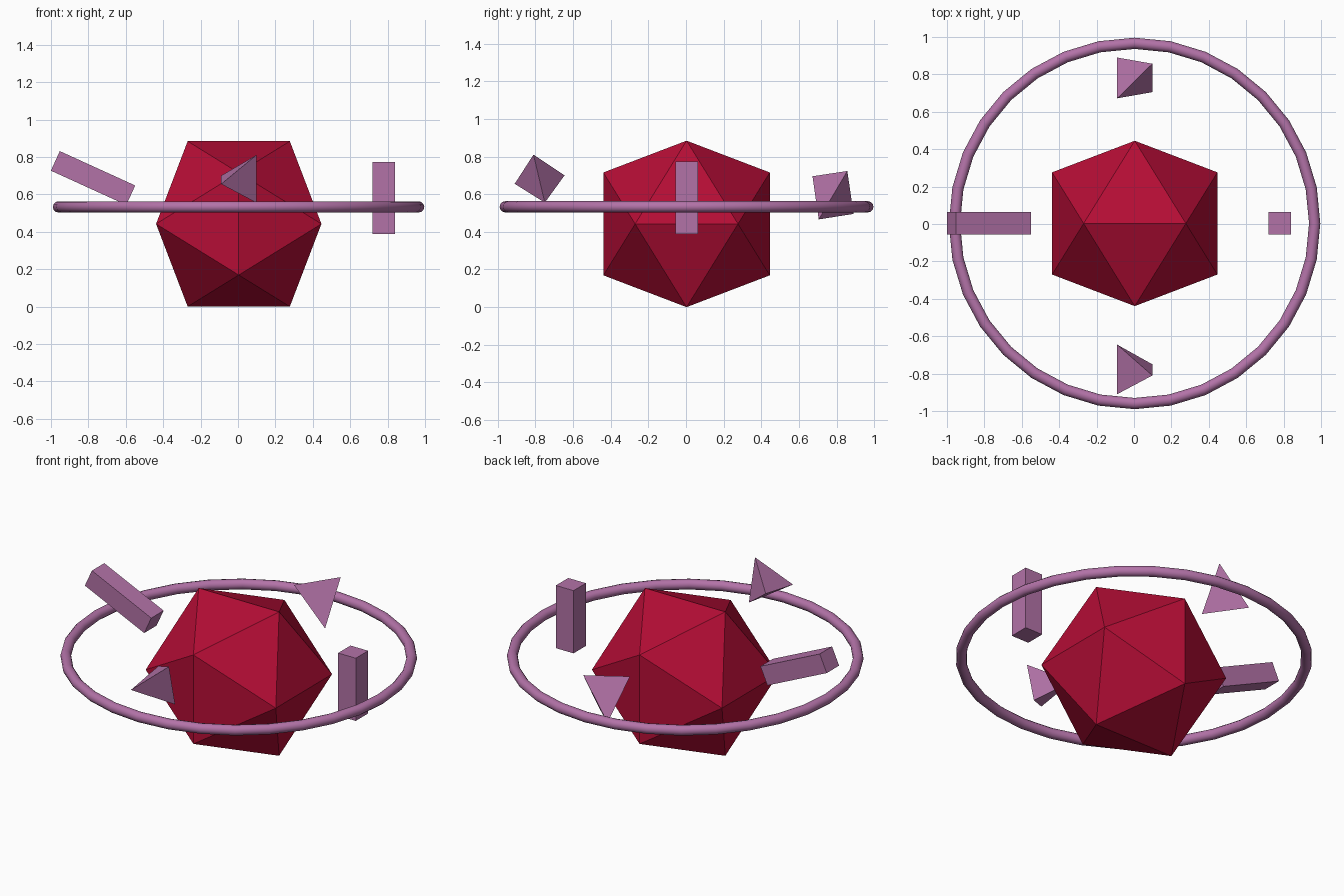
import bpy
import bmesh
import math
from mathutils import Matrix, Vector

old = bpy.data.objects.get("Cube")
if old:
    bpy.data.objects.remove(old, do_unlink=True)


def make_material(name, rgb):
    mat = bpy.data.materials.new(name)
    mat.use_nodes = True
    color = (*rgb, 1.0)
    mat.diffuse_color = color
    mat.node_tree.nodes["Principled BSDF"].inputs["Base Color"].default_value = color
    return mat


crimson = make_material("crimson", (0.46, 0.004, 0.036))
mauve = make_material("mauve", (0.45, 0.17, 0.39))


def add_object(name, bm, mat):
    bmesh.ops.recalc_face_normals(bm, faces=bm.faces)
    mesh = bpy.data.meshes.new(name)
    bm.to_mesh(mesh)
    bm.free()
    mesh.materials.append(mat)
    obj = bpy.data.objects.new(name, mesh)
    bpy.context.collection.objects.link(obj)
    return obj


def add_hull(name, points, mat):
    """Flat-faced solid wrapped around a few corner points."""
    bm = bmesh.new()
    for p in points:
        bm.verts.new(p)
    bmesh.ops.convex_hull(bm, input=bm.verts)
    return add_object(name, bm, mat)


def add_bar(name, size, center, tilt=0.0):
    bm = bmesh.new()
    bmesh.ops.create_cube(bm, size=1.0)
    bm.transform(Matrix.Translation(center)
                 @ Matrix.Rotation(tilt, 4, "Y")
                 @ Matrix.Diagonal((*size, 1.0)))
    return add_object(name, bm, mauve)


# Core: icosahedron from three crossed golden rectangles
long_half = 0.442
short_half = long_half * 2 / (1 + math.sqrt(5))
core_center = Vector((0.004, 0.003, long_half))
corners = []
for s in (-short_half, short_half):
    for b in (-long_half, long_half):
        corners += [Vector((s, 0, b)), Vector((0, b, s)), Vector((b, s, 0))]
add_hull("core_crystal", [core_center + c for c in corners], crimson)

# Orbit ring around the core
bpy.ops.mesh.primitive_torus_add(major_segments=32, minor_segments=12,
                                 major_radius=0.963, minor_radius=0.03,
                                 location=(0.003, 0.003, 0.533))
ring = bpy.context.object
ring.name = "orbit_ring"
ring.data.materials.append(mauve)
bpy.ops.object.shade_smooth()

# Floating bars: upright on the left, tilted on the right
add_bar("left_bar", (0.12, 0.12, 0.385), (0.78, 0.003, 0.58))
add_bar("right_bar", (0.443, 0.12, 0.115), (-0.775, 0.003, 0.687), math.radians(24.5))

# Floating tetrahedra: one edge on each side, crossing at right angles
add_hull("front_tetrahedron", [(-0.09, -0.645, 0.70), (-0.09, -0.91, 0.655),
                               (0.098, -0.81, 0.81), (0.098, -0.75, 0.555)], mauve)
add_hull("back_tetrahedron", [(-0.09, 0.89, 0.495), (-0.09, 0.672, 0.695),
                              (0.098, 0.857, 0.723), (0.098, 0.705, 0.466)], mauve)
